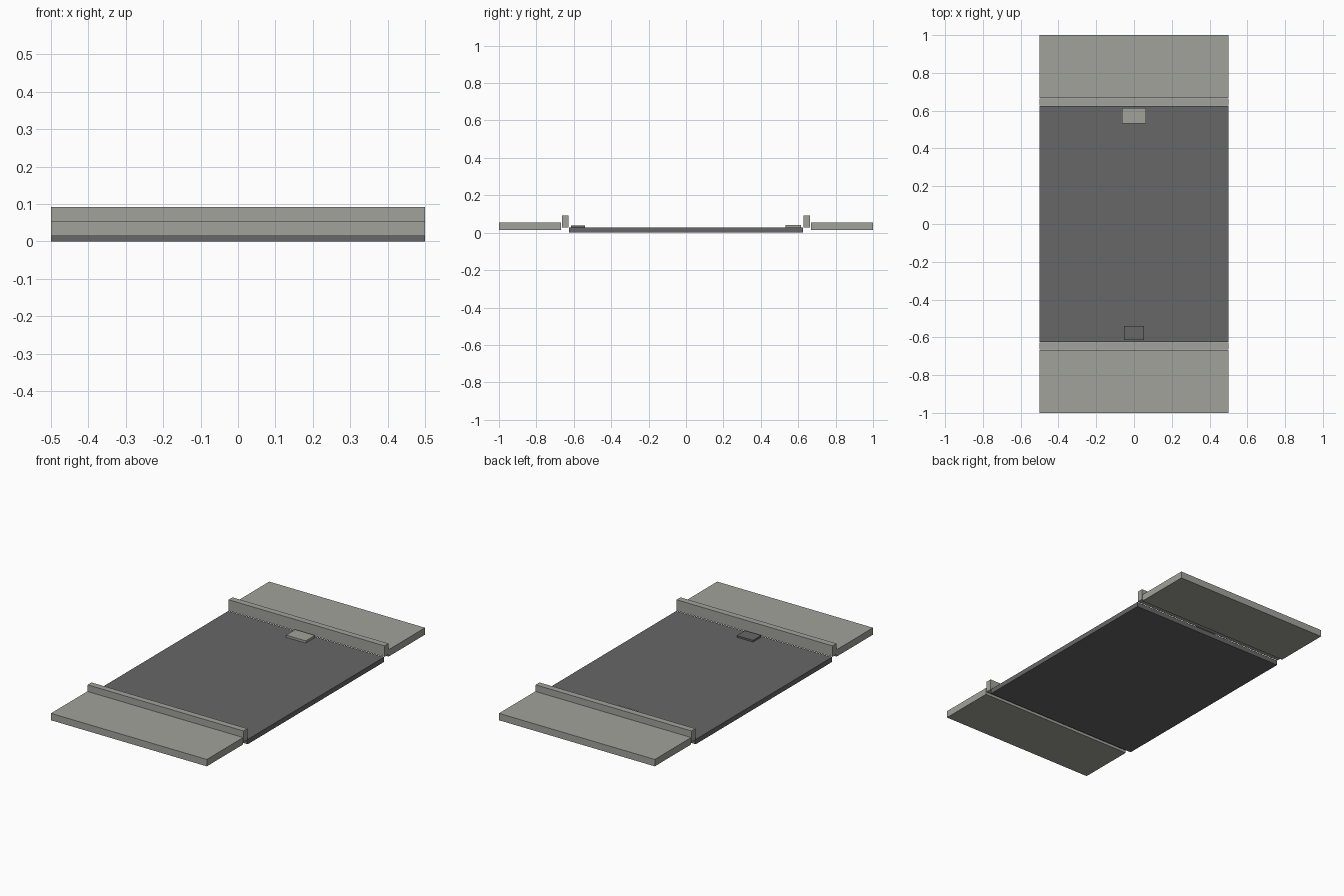
import bpy

default = bpy.data.objects.get("Cube")
if default:
    bpy.data.objects.remove(default, do_unlink=True)


def make_material(name, colour):
    mat = bpy.data.materials.new(name)
    mat.use_nodes = True
    mat.diffuse_color = (*colour, 1)
    mat.node_tree.nodes["Principled BSDF"].inputs["Base Color"].default_value = (*colour, 1)
    return mat


concrete = make_material("light concrete", (0.36, 0.36, 0.33))
asphalt = make_material("dark asphalt", (0.135, 0.135, 0.135))


def box(name, mat, half_width, y, z):
    """Box centred on x, spanning the given y and z ranges."""
    bpy.ops.mesh.primitive_cube_add(size=1, location=(0, sum(y) / 2, sum(z) / 2))
    obj = bpy.context.object
    obj.name = name
    obj.scale = (2 * half_width, y[1] - y[0], z[1] - z[0])
    bpy.ops.object.transform_apply(location=False, rotation=False, scale=True)
    obj.data.materials.append(mat)
    return obj


# Road slab
box("road", asphalt, 0.5, (-0.625, 0.625), (0, 0.028))

# Pavement and raised kerb on both ends
for side, sign in (("front", -1), ("back", 1)):
    box(side + "_pavement", concrete, 0.5, sorted((sign * 0.667, sign)), (0.015, 0.055))
    box(side + "_kerb", concrete, 0.5, sorted((sign * 0.628, sign * 0.664)), (0.028, 0.092))

# Drain plates beside the kerbs
box("back_drain_plate", concrete, 0.063, (0.531, 0.615), (0.028, 0.041))
box("front_drain_plate", asphalt, 0.052, (-0.615, -0.54), (0.028, 0.038))
